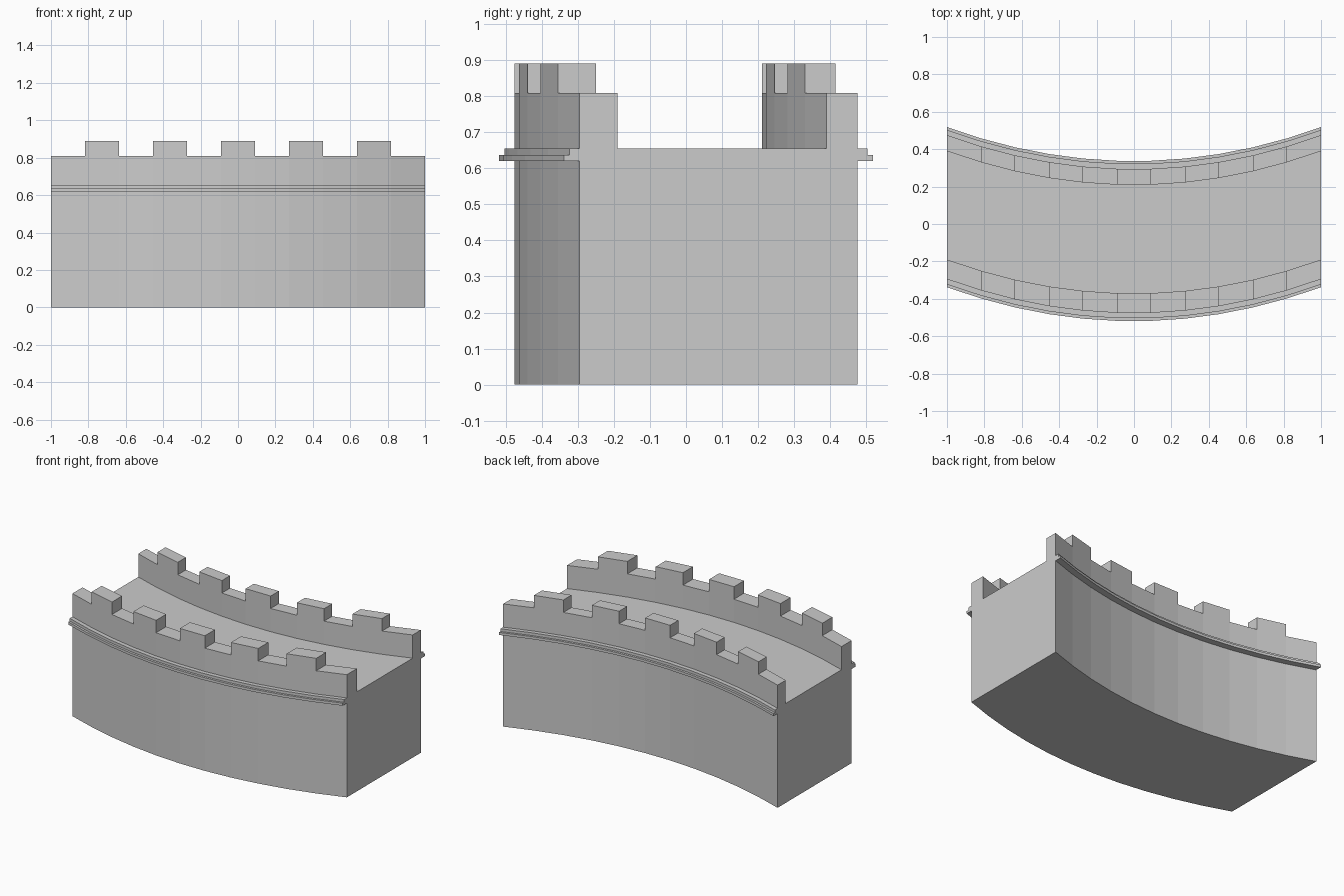
import bpy, bmesh

if "Cube" in bpy.data.objects:
    bpy.data.objects.remove(bpy.data.objects["Cube"])

SEGMENTS = 11
STATIONS = [-1 + 2 * i / SEGMENTS for i in range(SEGMENTS + 1)]
CENTRE = 0.0015  # the flat middle segment sits at zero bend


def bend(x):
    return 0.1815 * x * x - CENTRE


def sweep(name, profile, xs):
    """Sweep a closed (y, z) profile along the curved wall line."""
    bm = bmesh.new()
    rings = [[bm.verts.new((x, y + bend(x), z)) for y, z in profile] for x in xs]
    n = len(profile)
    for a, b in zip(rings, rings[1:]):
        for i in range(n):
            j = (i + 1) % n
            bm.faces.new((a[i], a[j], b[j], b[i]))
    bm.faces.new(rings[0])
    bm.faces.new(rings[-1])
    bmesh.ops.recalc_face_normals(bm, faces=bm.faces)
    mesh = bpy.data.meshes.new(name)
    bm.to_mesh(mesh)
    bm.free()
    obj = bpy.data.objects.new(name, mesh)
    bpy.context.collection.objects.link(obj)
    return obj


FLOOR, PARAPET, MERLON = 0.655, 0.808, 0.89
# side name: (outer face y, inner parapet face y, outward direction)
SIDES = {"front": (-0.475, -0.37, -1), "back": (0.295, 0.21, 1)}
(fo, fi, _), (bo, bi, _) = SIDES.values()

# Wall body with walkway and both parapets
sweep("wall_body", [(fo, 0), (bo, 0), (bo, PARAPET), (bi, PARAPET),
                    (bi, FLOOR), (fi, FLOOR), (fi, PARAPET), (fo, PARAPET)], STATIONS)

for side, (outer, inner, out) in SIDES.items():
    # Stepped string course on the outer face
    low, high = outer + 0.043 * out, outer + 0.028 * out
    sweep(side + "_string_course",
          [(outer, 0.62), (low, 0.62), (low, 0.637), (high, 0.637),
           (high, FLOOR), (outer, FLOOR)], STATIONS)
    # Merlons on every second segment
    for k in range(1, SEGMENTS, 2):
        sweep(f"{side}_merlon_{k // 2 + 1}",
              [(outer, PARAPET), (inner, PARAPET), (inner, MERLON), (outer, MERLON)],
              STATIONS[k:k + 2])
